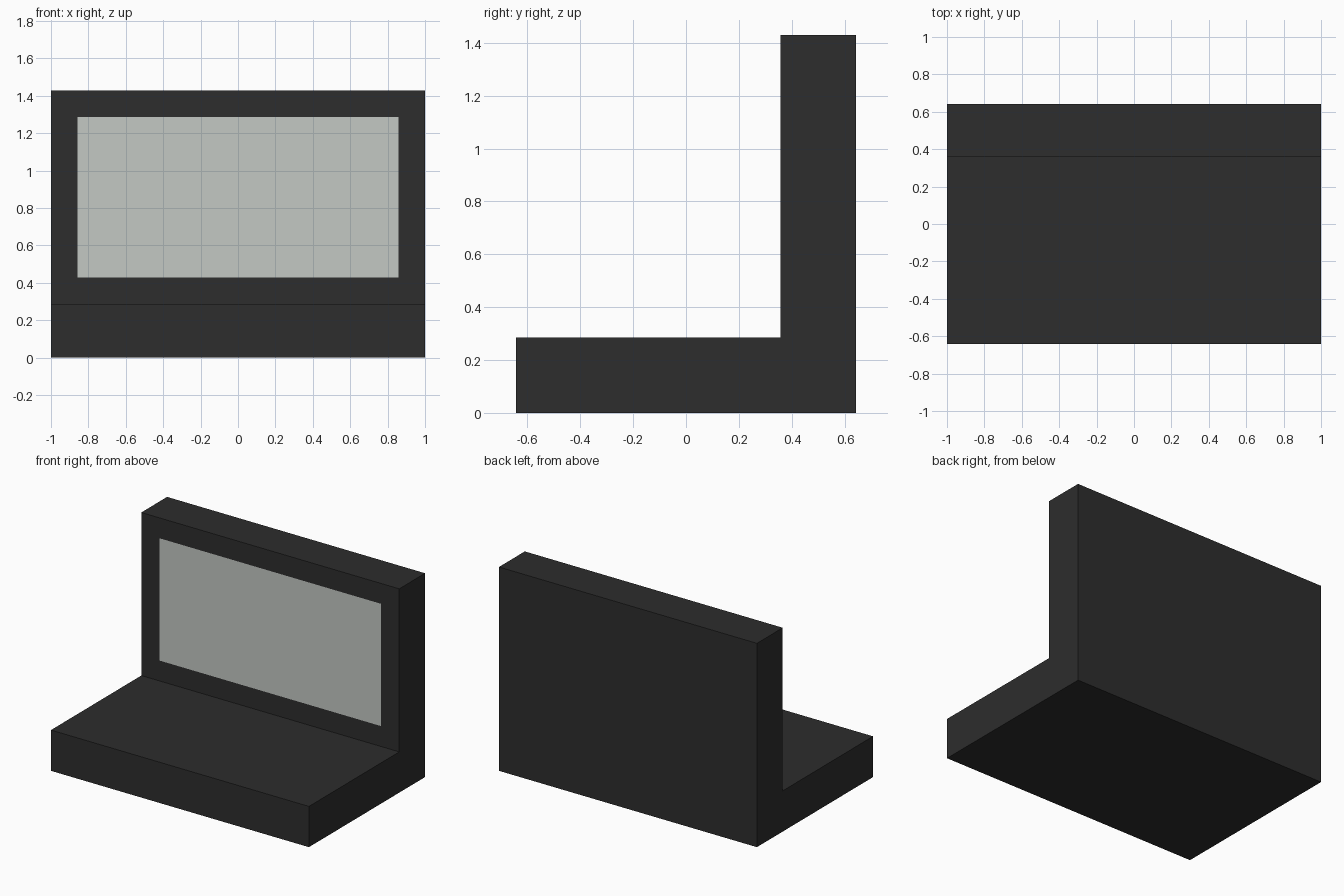
import bpy, bmesh

if "Cube" in bpy.data.objects:
    bpy.data.objects.remove(bpy.data.objects["Cube"])

U = 1 / 7  # the model sits on a regular module


def material(name, color):
    mat = bpy.data.materials.new(name)
    mat.diffuse_color = (*color, 1)
    mat.use_nodes = True
    mat.node_tree.nodes["Principled BSDF"].inputs["Base Color"].default_value = mat.diffuse_color
    return mat


# L-shaped side profile (y, z): low base and upright back
profile = [(-4.5, 0), (4.5, 0), (4.5, 10), (2.5, 10), (2.5, 2), (-4.5, 2)]

bm = bmesh.new()
side = bm.faces.new([bm.verts.new((-7 * U, y * U, z * U)) for y, z in profile])
ext = bmesh.ops.extrude_face_region(bm, geom=[side])
new_verts = [v for v in ext["geom"] if isinstance(v, bmesh.types.BMVert)]
bmesh.ops.translate(bm, verts=new_verts, vec=(14 * U, 0, 0))
bmesh.ops.recalc_face_normals(bm, faces=bm.faces)

# Screen: inset panel on the front of the upright
front = [f for f in bm.faces
         if f.normal.y < -0.9 and f.calc_center_median().z > 3 * U]
bmesh.ops.inset_region(bm, faces=front, thickness=U, use_even_offset=True)
for f in front:
    f.material_index = 1

mesh = bpy.data.meshes.new("display_body")
bm.to_mesh(mesh)
bm.free()
mesh.materials.append(material("charcoal", (0.0262, 0.0262, 0.0262)))
mesh.materials.append(material("pale grey screen", (0.552, 0.578, 0.552)))
body = bpy.data.objects.new("display_body", mesh)
bpy.context.collection.objects.link(body)
